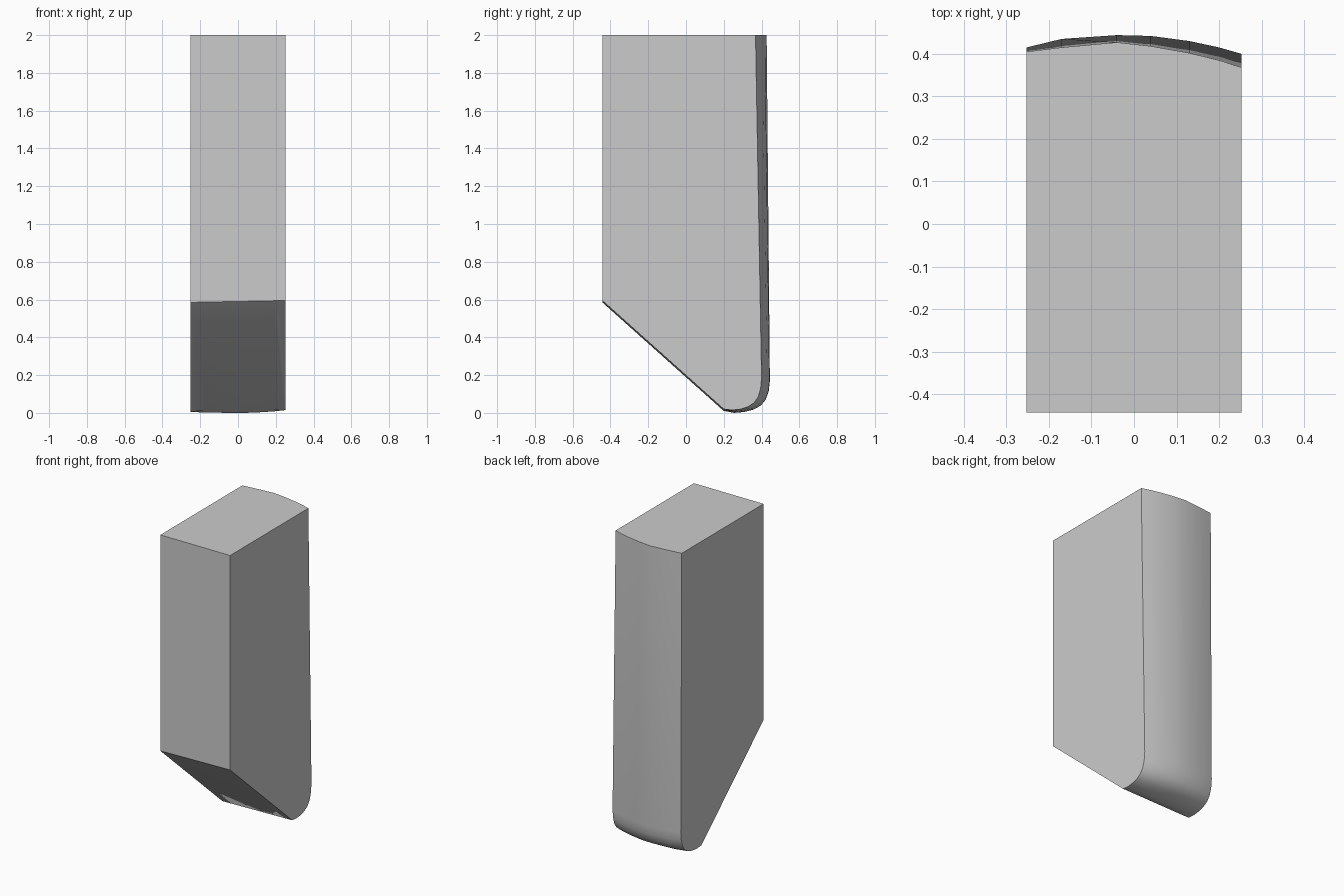
import bpy, bmesh, math

cube = bpy.data.objects.get("Cube")
if cube:
    bpy.data.objects.remove(cube, do_unlink=True)

grey = bpy.data.materials.new("plain_grey")
grey.use_nodes = True
colour = (0.6, 0.6, 0.6, 1)
grey.diffuse_color = colour
grey.node_tree.nodes["Principled BSDF"].inputs["Base Color"].default_value = colour

HALF, FRONT, TOP, TOE = 0.2525, -0.443, 2.0, 0.2

# Sections across the width: x, back at the top, back at the heel, underside
sections = [
    (-HALF, 0.405, 0.415, 0.005),
    (-0.17, 0.415, 0.435, 0.002),
    (-0.04, 0.427, 0.444, 0.0),
    (0.04, 0.418, 0.442, 0.0),
    (0.13, 0.402, 0.430, 0.004),
    (0.20, 0.385, 0.415, 0.009),
    (HALF, 0.368, 0.400, 0.015),
]

# Rounded heel: fraction of the way from toe to back, height above underside
heel = [(0.22, 0.0), (0.45, 0.005), (0.65, 0.018), (0.80, 0.038),
        (0.91, 0.07), (0.975, 0.115), (1.0, 0.17)]


def section_points(x, back_top, back_low, base):
    t = (x + HALF) / (2 * HALF)
    points = [(FRONT, TOP), (FRONT, 0.585 + 0.01 * t), (TOE, 0.01 + 0.01 * t)]
    points += [(TOE + f * (back_low - TOE), base + h) for f, h in heel]
    points.append((back_top, TOP))
    return [(x, y, z) for y, z in points]


# Loft the block through its sections
bm = bmesh.new()
rings = [[bm.verts.new(p) for p in section_points(*s)] for s in sections]
for a, b in zip(rings, rings[1:]):
    for i in range(len(a)):
        j = (i + 1) % len(a)
        bm.faces.new((a[i], a[j], b[j], b[i]))
bm.faces.new(rings[0])
bm.faces.new(rings[-1])

# Merge the flat strips on the top, front and sloping underside
bmesh.ops.dissolve_limit(bm, angle_limit=math.radians(0.2),
                         verts=bm.verts[:], edges=bm.edges[:])
bmesh.ops.recalc_face_normals(bm, faces=bm.faces[:])
mesh = bpy.data.meshes.new("wedge_block")
bm.to_mesh(mesh)
bm.free()
mesh.materials.append(grey)

block = bpy.data.objects.new("wedge_block", mesh)
bpy.context.collection.objects.link(block)

# Smooth the curved back and keep the corners crisp
bpy.ops.object.select_all(action="DESELECT")
block.select_set(True)
bpy.context.view_layer.objects.active = block
bpy.ops.object.shade_smooth_by_angle(angle=math.radians(30))
